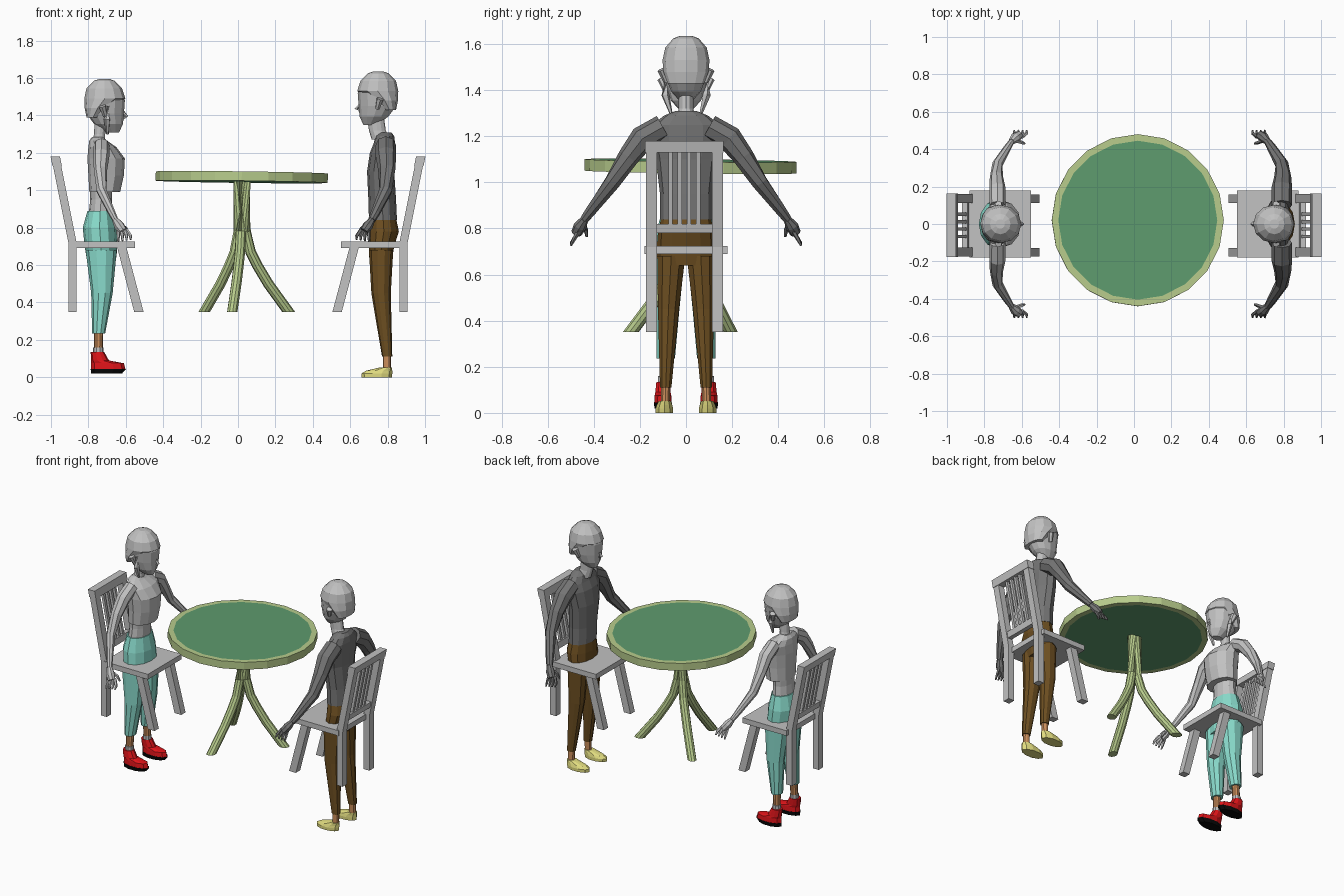
import bpy, bmesh
from math import sin, cos, pi, radians
from mathutils import Vector

if "Cube" in bpy.data.objects:
    bpy.data.objects.remove(bpy.data.objects["Cube"])


def material(name, *srgb):
    colour = [((c + 0.055) / 1.055) ** 2.4 if c > 0.04 else c / 12.92 for c in srgb] + [1]
    mat = bpy.data.materials.new(name)
    mat.use_nodes = True
    mat.diffuse_color = colour
    mat.node_tree.nodes["Principled BSDF"].inputs["Base Color"].default_value = colour
    return mat


light_grey = material("light grey", .76, .76, .76)
dark_grey = material("dark grey", .46, .46, .46)
teal = material("teal", .54, .86, .8)
brown = material("brown", .43, .31, .13)
red = material("red", .88, .08, .1)
yellow = material("yellow", .88, .86, .5)
skin = material("tan", .8, .56, .36)
black = material("black", .03, .03, .03)
table_green = material("table green", .37, .61, .43)
pale_green = material("pale green", .72, .8, .55)


def finish(name, bm, *mats):
    bmesh.ops.recalc_face_normals(bm, faces=bm.faces)
    mesh = bpy.data.meshes.new(name)
    bm.to_mesh(mesh)
    bm.free()
    for mat in mats:
        mesh.materials.append(mat)
    obj = bpy.data.objects.new(name, mesh)
    bpy.context.collection.objects.link(obj)
    return obj


def bridge(name, mat, rings):
    """Skin a list of equal point rings and cap both ends."""
    bm = bmesh.new()
    rows = [[bm.verts.new(p) for p in ring] for ring in rings]
    n = len(rows[0])
    for low, high in zip(rows, rows[1:]):
        for i in range(n):
            j = (i + 1) % n
            bm.faces.new((low[i], low[j], high[j], high[i]))
    bm.faces.new(rows[0])
    bm.faces.new(rows[-1])
    return finish(name, bm, mat)


def tube(name, mat, points, radii, sides=8, level_ends=False):
    """Round tube of varying radius along a path."""
    pts = [Vector(p) for p in points]
    rings = []
    for i, p in enumerate(pts):
        t = (pts[min(i + 1, len(pts) - 1)] - pts[max(i - 1, 0)]).normalized()
        turn = t.to_track_quat('Z', 'Y')
        ring = []
        for k in range(sides):
            a = 2 * pi * k / sides
            v = p + turn @ Vector((cos(a), sin(a), 0)) * radii[i]
            if level_ends and i in (0, len(pts) - 1):
                v -= t * ((v.z - p.z) / t.z)
            ring.append(v)
        rings.append(ring)
    return bridge(name, mat, rings)


def beam(name, mat, start, end, wide, deep):
    """Straight bar with level ends; wide is along x and deep along y."""
    corners = [(-1, -1), (1, -1), (1, 1), (-1, 1)]
    return bridge(name, mat, [[(p[0] + u * wide / 2, p[1] + v * deep / 2, p[2])
                               for u, v in corners] for p in (start, end)])


def loft(name, mat, at, rings, sides=12):
    """Stack of ovals; each ring is height, back, front, half width, side offset."""
    out = []
    for z, back, front, half, *offset in rings:
        mid, reach = (back + front) / 2, (front - back) / 2
        y = offset[0] if offset else 0
        angles = [2 * pi * k / sides for k in range(sides)]
        out.append([at(mid + reach * cos(a), y + half * sin(a), z) for a in angles])
    return bridge(name, mat, out)


# Table top: disc with a pale rim and inset green faces
bm = bmesh.new()
bmesh.ops.create_cone(bm, cap_ends=True, segments=20, radius1=.46, radius2=.46, depth=.05)
caps = [f for f in bm.faces if abs(f.normal.z) > .9]
bmesh.ops.inset_individual(bm, faces=caps, thickness=.035)
for f in caps:
    f.material_index = 1
top = finish("table_top", bm, pale_green, table_green)
top.location = (.02, .02, 1.07)
top.rotation_euler = (-.013, .013, 0)

# Table legs: three bundled tubes flaring out
profile = [(.022, 1.05), (.022, .78), (.05, .67), (.09, .595), (.15, .5), (.265, .35)]
for i in range(3):
    a = radians(19 + 120 * i)
    path = [(.02 + r * cos(a), .02 + r * sin(a), z) for r, z in profile]
    tube(f"table_leg_{i}", pale_green, path, [.028] * 6, 10, True)


def chair(label, side):
    def part(name, start, end, wide, deep):
        p, q = [(side * d, y - .007, z) for d, y, z in (start, end)]
        beam(f"{label}_chair_{name}", light_grey, p, q, wide, deep)

    def lean(z):
        return .885 + (z - .72) * .2

    part("seat", (.715, .007, .69), (.715, .007, .725), .33, .36)
    for s in (-1, 1):
        y = s * .143
        part("front_leg", (.53, y, .35), (.62, y, .69), .05, .046)
        part("back_leg", (.885, y, .35), (.885, y, .72), .044, .048)
        part("back_post", (.885, y, .72), (lean(1.15), y, 1.15), .044, .048)
    part("top_rail", (lean(1.13), 0, 1.13), (lean(1.18), 0, 1.18), .05, .34)
    part("low_rail", (lean(.78), 0, .78), (lean(.82), 0, .82), .03, .25)
    for i in range(4):
        y = (i - 1.5) * .04
        part("spindle", (lean(.82), y, .82), (lean(1.13), y, 1.13), .018, .018)


def head(label, at, chin):
    """Head, hair, nose and ears, measured up from the chin."""
    def up(f, y, z):
        return at(f, y, z + chin)

    shape = [(0, 0, .075, .025), (.045, -.06, .095, .065), (.1, -.1, .1, .085),
             (.17, -.105, .105, .095), (.23, -.095, .085, .085), (.27, -.055, .045, .05)]
    loft(label + "_head", light_grey, up, shape)
    cap = [(.08, -.1, -.03, .08), (.13, -.11, .03, .098), (.18, -.112, .108, .102),
           (.235, -.1, .09, .09), (.275, -.06, .05, .055), (.286, -.03, .02, .025)]
    loft(label + "_hair", light_grey, up, cap)
    tube(label + "_nose", light_grey, [up(.09, 0, .12), up(.11, 0, .085), up(.09, 0, .075)],
         [.006, .013, .01], 4)
    for s in (-1, 1):
        tube(label + "_ear", light_grey, [up(0, s * .085, .085), up(-.015, s * .105, .14)],
             [.012, .02], 6)


def arms(label, at, mat, shift, slim):
    """Arms held out and down, with open hands."""
    for s in (-1, 1):
        def reach(f, y, z):
            return at(f + shift, s * y, z)

        path = [reach(-.045, .1, 1.24), reach(-.045, .19, 1.19), reach(-.05, .25, 1.11),
                reach(-.045, .32, 1), reach(.01, .41, .88), reach(.03, .44, .84)]
        tube(label + "_arm", mat, path, [r * slim for r in (.055, .056, .046, .036, .025, .02)])
        tube(label + "_palm", mat, [reach(.03, .44, .84), reach(.05, .46, .81),
                                    reach(.07, .475, .78)], [.018, .028, .024])
        for i in range(4):
            f = .045 + i * .022
            tube(label + "_finger", mat, [reach(.045 + i * .014, .465, .79),
                                          reach(f, .485, .755), reach(f, .5, .725 + .004 * i)],
                 [.01, .009, .005], 5)
        tube(label + "_thumb", mat, [reach(.045, .45, .825), reach(.085, .435, .795),
                                     reach(.1, .43, .765)], [.012, .01, .006], 5)


def mirrored(name, mat, at, rings):
    """Left and right copies of a loft, such as legs and shoes."""
    for s, word in ((1, "left"), (-1, "right")):
        loft(f"{word}_{name}", mat, lambda f, y, z: at(f, s * y, z), rings, 10)


# Woman, facing +x
def woman(f, y, z):
    return (f - .71, y, z)


chair("woman", -1)
head("woman", woman, 1.31)
arms("woman", woman, light_grey, .025, .78)
loft("woman_neck", light_grey, woman, [(1.24, -.07, 0, .04), (1.3, -.06, 0, .03), (1.4, -.055, .02, .03)])
loft("woman_waist", light_grey, woman, [(.86, -.09, .035, .095), (.95, -.08, .035, .085),
                                        (1.05, -.085, .04, .09)])
loft("woman_shirt", light_grey, woman, [
    (.99, -.085, .08, .11), (1.08, -.09, .1, .115), (1.17, -.095, .105, .125),
    (1.23, -.09, .06, .135), (1.265, -.085, .01, .09), (1.285, -.07, -.01, .045)])
loft("woman_hips", teal, woman, [(.89, -.095, .04, .1), (.8, -.12, .06, .125),
                                 (.7, -.11, .065, .132), (.64, -.1, .06, .12)])
mirrored("woman_trouser_leg", teal, woman, [
    (.68, -.105, .062, .064, .066), (.45, -.075, .04, .052, .078), (.235, -.07, 0, .042, .088)])
mirrored("woman_ankle", skin, woman, [(.1, -.06, -.015, .022, .095), (.26, -.06, -.01, .025, .09)])
mirrored("woman_sock", light_grey, woman, [(.1, -.065, -.01, .027, .095), (.16, -.065, -.01, .027, .095)])
mirrored("woman_shoe", red, woman, [
    (.043, -.075, .108, .04, .1), (.075, -.075, .1, .038, .1), (.09, -.075, .02, .035, .1),
    (.135, -.078, -.005, .033, .097)])
mirrored("woman_sole", black, woman, [(.02, -.075, .09, .038, .1), (.045, -.078, .112, .042, .1)])
for s in (-1, 1):
    tube("woman_hair_lock", light_grey, [woman(.01, s * .088, 1.45), woman(.01, s * .09, 1.38),
                                         woman(.012, s * .065, 1.3)], [.012, .018, .007], 5)


# Man, facing -x
def man(f, y, z):
    return (.745 - f, y, z)


chair("man", 1)
head("man", man, 1.35)
arms("man", man, dark_grey, 0, 1)
loft("man_neck", light_grey, man, [(1.27, -.07, .03, .042), (1.32, -.045, .045, .032),
                                   (1.43, -.03, .06, .032)])
loft("man_shirt", dark_grey, man, [
    (.84, -.105, .045, .112), (.95, -.1, .048, .113), (1.1, -.09, .055, .13),
    (1.2, -.095, .04, .15), (1.25, -.095, .02, .145), (1.29, -.09, .01, .095),
    (1.31, -.075, -.015, .045)])
loft("man_hips", brown, man, [(.86, -.098, .038, .105), (.78, -.115, .045, .122),
                              (.7, -.09, .046, .128), (.64, -.08, .044, .118)])
mirrored("man_trouser_leg", brown, man, [
    (.68, -.085, .045, .064, .064), (.45, -.072, .032, .048, .076), (.11, -.08, -.025, .026, .088)])
mirrored("man_ankle", skin, man, [(.03, -.073, -.03, .02, .09), (.14, -.073, -.03, .02, .088)])
mirrored("man_shoe", yellow, man, [
    (0, -.078, .085, .04, .094), (.02, -.08, .086, .04, .094), (.035, -.08, .06, .035, .093),
    (.052, -.078, -.01, .028, .092)])
